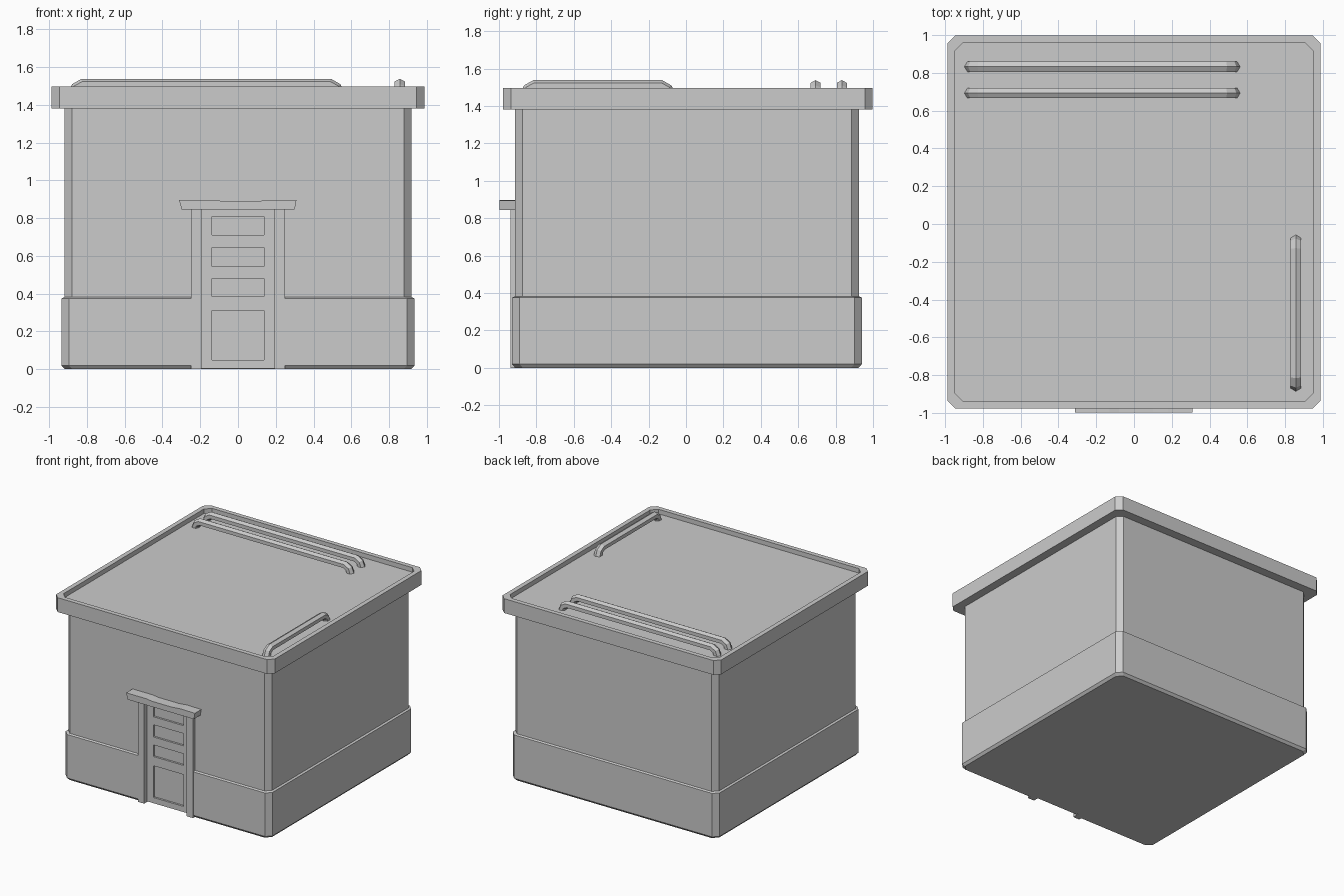
import bpy, bmesh
from mathutils import Vector

if "Cube" in bpy.data.objects:
    bpy.data.objects.remove(bpy.data.objects["Cube"])


def make_object(name, bm):
    bmesh.ops.recalc_face_normals(bm, faces=bm.faces)
    mesh = bpy.data.meshes.new(name)
    bm.to_mesh(mesh)
    bm.free()
    obj = bpy.data.objects.new(name, mesh)
    bpy.context.collection.objects.link(obj)
    return obj


def loft(name, rings):
    """Skin a list of closed point rings and cap both ends."""
    bm = bmesh.new()
    loops = [[bm.verts.new(p) for p in ring] for ring in rings]
    n = len(loops[0])
    for a, b in zip(loops, loops[1:]):
        for i in range(n):
            j = (i + 1) % n
            bm.faces.new((a[i], a[j], b[j], b[i]))
    bm.faces.new(loops[0][::-1])
    bm.faces.new(loops[-1])
    return make_object(name, bm)


def octagon(hx, hy, cut, z, cy):
    """Rectangle with chamfered corners."""
    a, b = hx - cut, hy - cut
    pts = [(hx, -b), (hx, b), (a, hy), (-a, hy), (-hx, b), (-hx, -b), (-a, -hy), (a, -hy)]
    return [(x, y + cy, z) for x, y in pts]


def box(name, x0, x1, y0, y1, z0, z1):
    return loft(name, [[(x0, y0, z), (x1, y0, z), (x1, y1, z), (x0, y1, z)] for z in (z0, z1)])


# Walls with a thicker plinth around the base
CY = 0.005
walls = loft("walls", [octagon(h, h, 0.04, z, CY) for h, z in
                       [(0.918, 0), (0.935, 0.02), (0.935, 0.375), (0.92, 0.382), (0.92, 1.40)]])

# Doorway recess cut in the front wall
cutter = box("doorway_cutter", -0.193, 0.193, -1.1, -0.882, -0.1, 0.86)
cutter.hide_render = True
mod = walls.modifiers.new("doorway", 'BOOLEAN')
mod.object = cutter
mod.solver = 'EXACT'
bpy.context.view_layer.objects.active = walls
bpy.ops.object.modifier_apply(modifier=mod.name)
bpy.data.objects.remove(cutter)

# Roof slab with a raised rim around a sunken deck
loft("roof", [octagon(h, h, c, z, 0.01) for h, c, z in
              [(0.988, 0.042, 1.38), (0.988, 0.042, 1.497), (0.95, 0.045, 1.497), (0.95, 0.045, 1.46)]])

# Door frame posts and door stiles
for side, s in (("left", -1), ("right", 1)):
    lo, hi = sorted((s * 0.192, s * 0.25))
    box("door_post_" + side, lo, hi, -0.937, -0.88, 0, 0.86)
    lo, hi = sorted((s * 0.137, s * 0.192))
    box("door_stile_" + side, lo, hi, -0.898, -0.88, 0.004, 0.86)

# Door cross rails, leaving four sunken panels
for i, (z0, z1) in enumerate([(0.004, 0.05), (0.31, 0.385), (0.48, 0.545), (0.645, 0.71), (0.81, 0.86)]):
    box(f"door_rail_{i + 1}", -0.137, 0.137, -0.898, -0.88, z0, z1)

# Slightly worn lintel over the door
lintel = [(-0.298, 0.845), (0.3, 0.845), (0.309, 0.895), (0.18, 0.897),
          (0.1, 0.89), (-0.08, 0.89), (-0.13, 0.897), (-0.312, 0.897)]
loft("lintel", [[(x, y, z) for x, z in lintel] for y in (-0.998, -0.9)])


def roof_pipe(name, half, place):
    """Six-sided pipe bent down to the deck at both ends."""
    left = [(-half + 0.026, 1.45), (-half + 0.04, 1.49), (-half + 0.075, 1.509)]
    path = [Vector(p) for p in left + [(-x, z) for x, z in reversed(left)]]
    section = [(0, 0.03), (0.027, 0.015), (0.027, -0.015), (0, -0.03), (-0.027, -0.015), (-0.027, 0.015)]
    rings = []
    for i, p in enumerate(path):
        d_in = (p - path[max(i - 1, 0)]).normalized()
        d_out = (path[min(i + 1, len(path) - 1)] - p).normalized()
        d = (d_in + d_out).normalized()
        rings.append([place(p.x - d.y * v, u, p.y + d.x * v) for u, v in section])
    loft(name, rings)


# Pipes on the roof
for name, y in (("roof_pipe_back", 0.833), ("roof_pipe_middle", 0.693)):
    roof_pipe(name, 0.728, lambda t, u, z, y=y: (t - 0.168, y + u, z))
roof_pipe("roof_pipe_side", 0.412, lambda t, u, z: (0.857 + u, t - 0.472, z))
